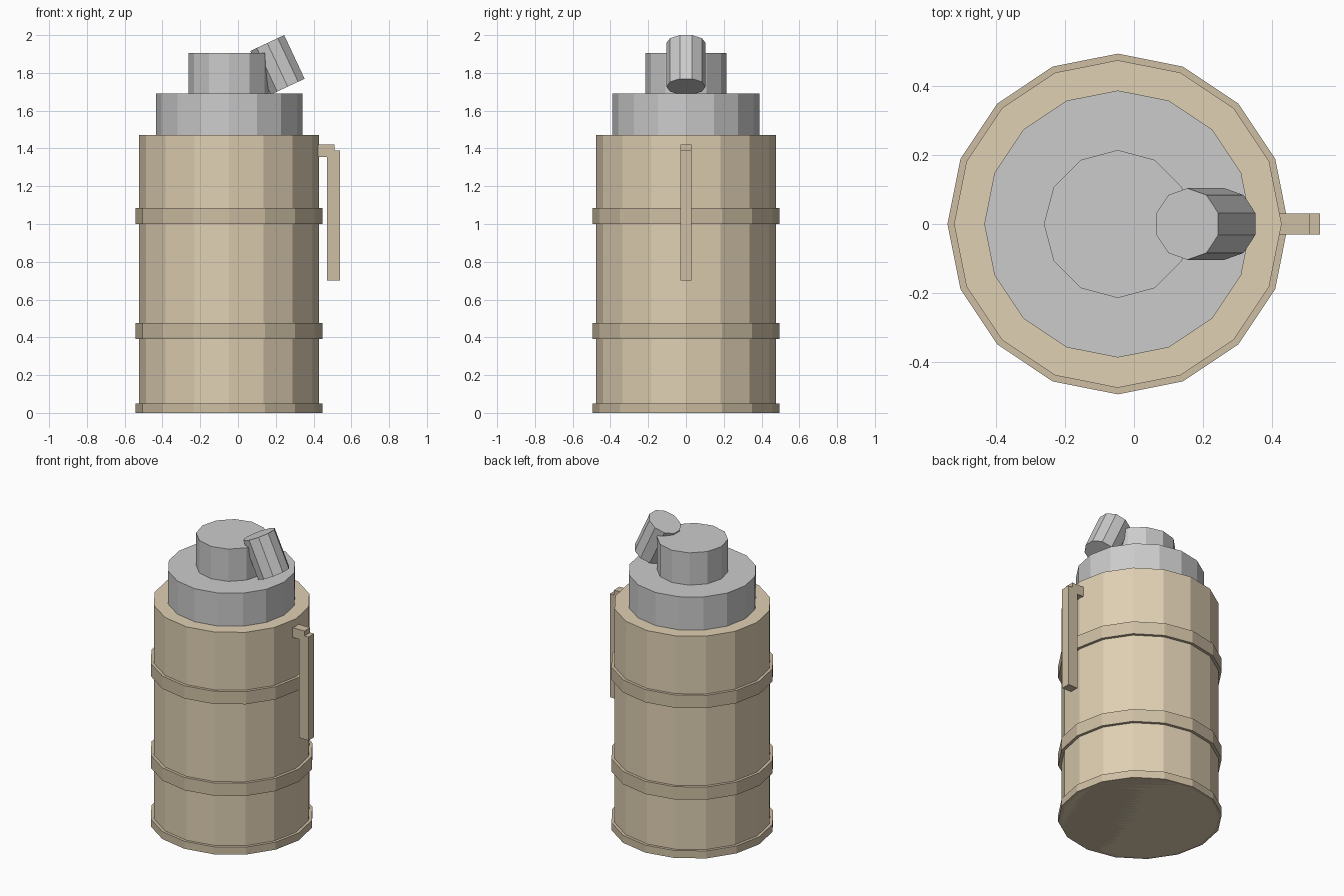
import bpy, math
from mathutils import Vector

if "Cube" in bpy.data.objects:
    bpy.data.objects.remove(bpy.data.objects["Cube"])

CX = -0.047  # axis of the canister


def material(name, rgb):
    m = bpy.data.materials.new(name)
    m.diffuse_color = (*rgb, 1)
    m.use_nodes = True
    m.node_tree.nodes["Principled BSDF"].inputs["Base Color"].default_value = m.diffuse_color
    return m


tan = material("tan", (0.74, 0.63, 0.45))
dark_tan = material("dark_tan", (0.62, 0.52, 0.37))


def finish(name, mat):
    ob = bpy.context.object
    ob.name = name
    if mat:
        ob.data.materials.append(mat)
    return ob


def drum(name, r, z0, z1, sides, mat=None):
    bpy.ops.mesh.primitive_cylinder_add(
        vertices=sides, radius=r, depth=z1 - z0, location=(CX, 0, (z0 + z1) / 2))
    return finish(name, mat)


def box(name, lo, hi, mat):
    lo, hi = Vector(lo), Vector(hi)
    bpy.ops.mesh.primitive_cube_add(size=1, location=(lo + hi) / 2)
    ob = finish(name, mat)
    ob.scale = hi - lo
    return ob


# Main body and raised bands
drum("body", 0.476, 0, 1.47, 16, tan)
for name, z0, z1 in (("base_band", 0, 0.05), ("lower_band", 0.39, 0.475),
                     ("upper_band", 1.0, 1.085)):
    drum(name, 0.495, z0, z1, 16, dark_tan)

# Stepped metal cap
drum("cap", 0.388, 1.47, 1.69, 16)
drum("neck", 0.215, 1.69, 1.905, 12)

# Tilted nozzle leaning against the neck
top, bottom = Vector((0.155, 0, 1.958)), Vector((0.263, 0, 1.727))
axis = top - bottom
bpy.ops.mesh.primitive_cylinder_add(
    vertices=10, radius=0.104, depth=axis.length, location=(top + bottom) / 2,
    rotation=(0, math.atan2(axis.x, axis.z), 0))
finish("nozzle", None)

# Side lever: short bracket and hanging bar
box("lever_bracket", (0.40, -0.03, 1.355), (0.51, 0.03, 1.42), dark_tan)
box("lever_bar", (0.47, -0.03, 0.70), (0.54, 0.03, 1.388), dark_tan)
